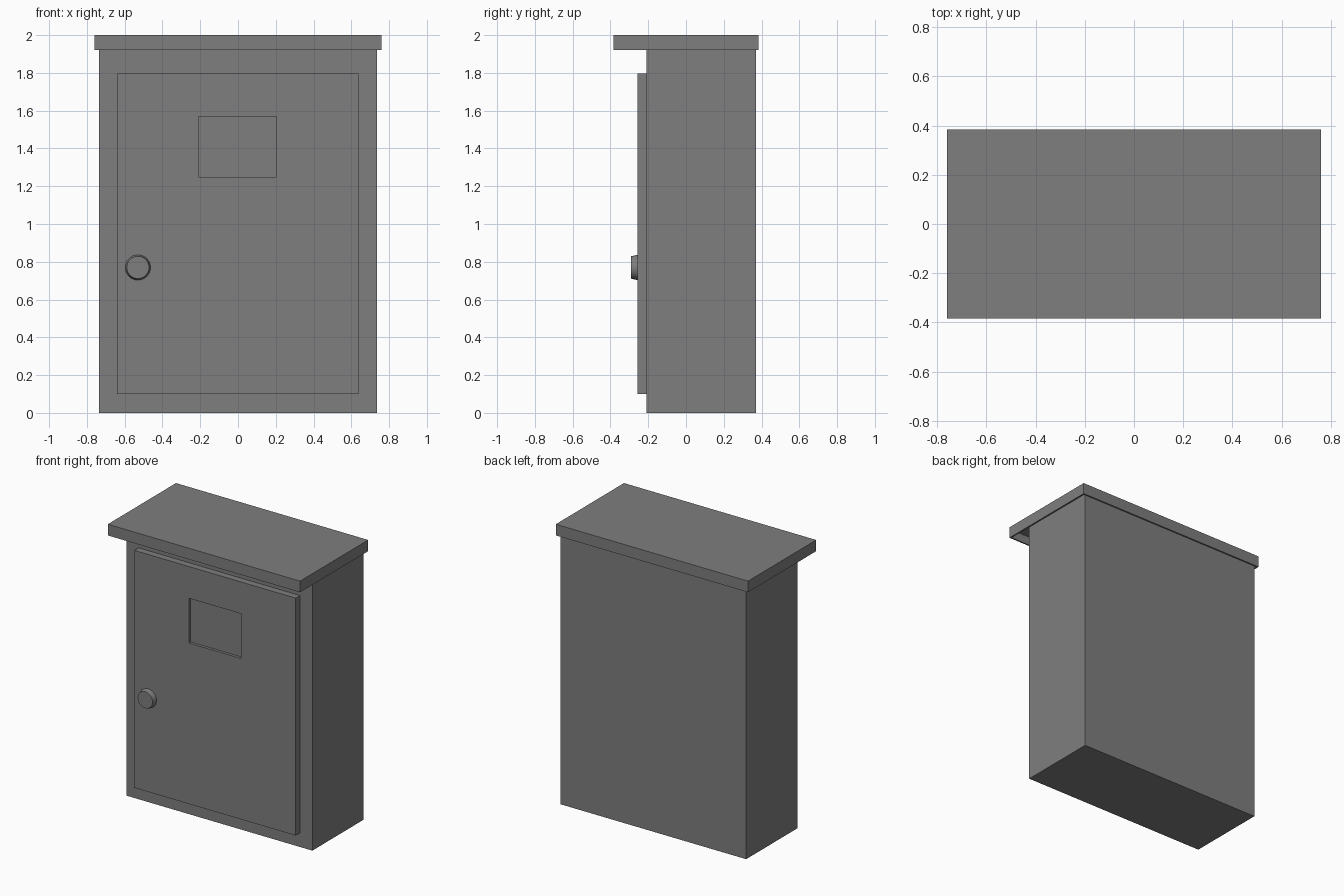
import bpy
import bmesh
from mathutils import Matrix, Vector

cube = bpy.data.objects.get("Cube")
if cube:
    bpy.data.objects.remove(cube, do_unlink=True)

grey = bpy.data.materials.new("grey_metal")
grey.use_nodes = True
colour = (0.21, 0.21, 0.21, 1)
grey.diffuse_color = colour
grey.node_tree.nodes["Principled BSDF"].inputs["Base Color"].default_value = colour


def finish(name, bm):
    mesh = bpy.data.meshes.new(name)
    bmesh.ops.recalc_face_normals(bm, faces=bm.faces)
    bm.to_mesh(mesh)
    bm.free()
    mesh.materials.append(grey)
    obj = bpy.data.objects.new(name, mesh)
    bpy.context.collection.objects.link(obj)
    return obj


def box(low, high):
    low, high = Vector(low), Vector(high)
    bm = bmesh.new()
    bmesh.ops.create_cube(bm, size=1, matrix=Matrix.Translation((low + high) / 2)
                          @ Matrix.Diagonal((*(high - low), 1)))
    return bm


def facing(bm, direction):
    return max(bm.faces, key=lambda f: f.normal.dot(Vector(direction)))


def recess(bm, face, depth):
    """Push a face inwards, leaving walls around it."""
    normal = face.normal.copy()
    new = bmesh.ops.extrude_discrete_faces(bm, faces=[face])["faces"][0]
    bmesh.ops.translate(bm, verts=new.verts, vec=-normal * depth)


# Cabinet body, reaching up inside the hollow roof
finish("cabinet_body", box((-0.735, -0.21, 0), (0.735, 0.37, 1.98)))

# Roof: a shallow tray turned upside down
bm = box((-0.76, -0.385, 1.92), (0.76, 0.385, 2))
bm.normal_update()
underside = facing(bm, (0, 0, -1))
bmesh.ops.inset_region(bm, faces=[underside], thickness=0.015)
recess(bm, underside, 0.06)
finish("roof", bm)

# Door with a sunken window
bm = box((-0.64, -0.258, 0.1), (0.637, -0.21, 1.797))
bm.normal_update()
front = facing(bm, (0, -1, 0))
bmesh.ops.inset_region(bm, faces=[front], thickness=0.1)
for v in front.verts:
    v.co.x = 0.203 if v.co.x > 0 else -0.208
    v.co.z = 1.57 if v.co.z > 1 else 1.25
recess(bm, front, 0.02)
finish("door", bm)

# Round, slightly tapered door knob
bpy.ops.mesh.primitive_cone_add(vertices=32, radius1=0.067, radius2=0.059, depth=0.035,
                                location=(-0.53, -0.2745, 0.77), rotation=(1.5708, 0, 0))
knob = bpy.context.object
knob.name = "door_knob"
knob.data.materials.append(grey)
bpy.ops.object.shade_smooth_by_angle()
